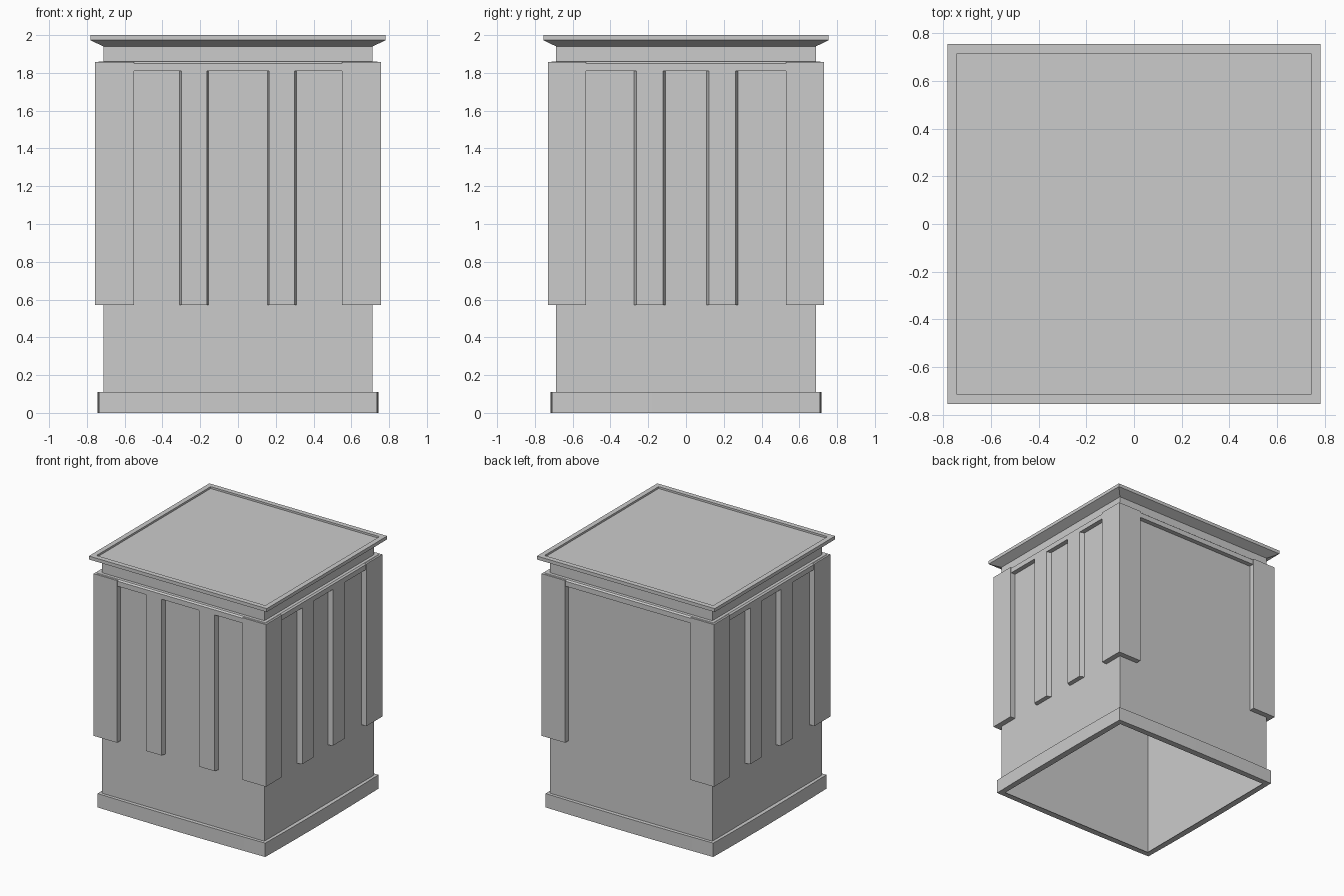
import bpy, bmesh

if "Cube" in bpy.data.objects:
    bpy.data.objects.remove(bpy.data.objects["Cube"])

BX, BY = 0.713, 0.687      # half width and half depth of the body
LOW, HIGH, TOP = 0.57, 1.81, 1.857


def finish(bm, name):
    bmesh.ops.recalc_face_normals(bm, faces=bm.faces[:])
    me = bpy.data.meshes.new(name)
    bm.to_mesh(me)
    bm.free()
    ob = bpy.data.objects.new(name, me)
    bpy.context.collection.objects.link(ob)
    return ob


def outline(hx, hy, bow=0.0, n=1):
    """Rectangle outline whose sides may swell outward a little."""
    pts = []
    corners = [(-hx, -hy), (hx, -hy), (hx, hy), (-hx, hy)]
    normals = [(0, -1), (1, 0), (0, 1), (-1, 0)]
    for i in range(4):
        (ax, ay), (bx, by) = corners[i], corners[(i + 1) % 4]
        for k in range(n):
            t = k / n
            b = bow * 4 * t * (1 - t)
            pts.append((ax + (bx - ax) * t + normals[i][0] * b,
                        ay + (by - ay) * t + normals[i][1] * b))
    return pts


def rings(name, profile, cap=False, bow=0.0, n=1):
    """Stack rectangles given as (offset from body, z)."""
    bm = bmesh.new()
    rows = [[bm.verts.new((x, y, z)) for x, y in
             outline(BX + o, BY + o, bow if o > 0 else 0, n)] for o, z in profile]
    for a, b in zip(rows, rows[1:]):
        for i in range(len(a)):
            j = (i + 1) % len(a)
            bm.faces.new((a[i], a[j], b[j], b[i]))
    if cap:
        bm.faces.new(rows[-1])
    return finish(bm, name)


def prism(name, pts, z0, z1):
    """Extrude a plan outline upward."""
    bm = bmesh.new()
    face = bm.faces.new([bm.verts.new((x, y, z0)) for x, y in pts])
    new = bmesh.ops.extrude_face_region(bm, geom=[face])["geom"]
    bmesh.ops.translate(bm, vec=(0, 0, z1 - z0),
                        verts=[v for v in new if isinstance(v, bmesh.types.BMVert)])
    return finish(bm, name)


# Hollow body, open underneath
rings("body_shell", [(0, 0.0), (0, 1.94)])

# Slightly swelling plinth with an open centre
rings("plinth", [(-0.02, 0), (0.023, 0), (0.023, 0.11), (0, 0.11)], bow=0.008, n=8)

# Frieze band under the neck
rings("frieze", [(0, HIGH), (0.037, HIGH), (0.037, 1.85), (0.025, 1.86), (0, 1.86)])

# Flared lid with a shallow recessed top
rings("lid", [(0, 1.94), (0.068, 1.973), (0.068, 2.0), (0.028, 2.0), (0.028, 1.985)], cap=True)

# L-shaped corner pilasters
d = 0.043
for sx in (-1, 1):
    for sy in (-1, 1):
        pts = [(0.55, BY), (0.55, BY + d), (BX + d, BY + d),
               (BX + d, 0.53), (BX, 0.53), (BX, BY)]
        prism("corner_pilaster", [(x * sx, y * sy) for x, y in pts], LOW, TOP)

# Tapered strips on the front and both sides; the back stays plain
t = 0.037
for s in (-1, 1):
    front = [(0.155, -BY), (0.165, -BY - t), (0.30, -BY - t), (0.31, -BY)]
    prism("front_strip", [(x * s, y) for x, y in front], LOW, HIGH)
    for side in (-1, 1):
        pts = [(BX, 0.108), (BX + t, 0.122), (BX + t, 0.262), (BX, 0.276)]
        prism("side_strip", [(x * side, y * s) for x, y in pts], LOW, HIGH)
